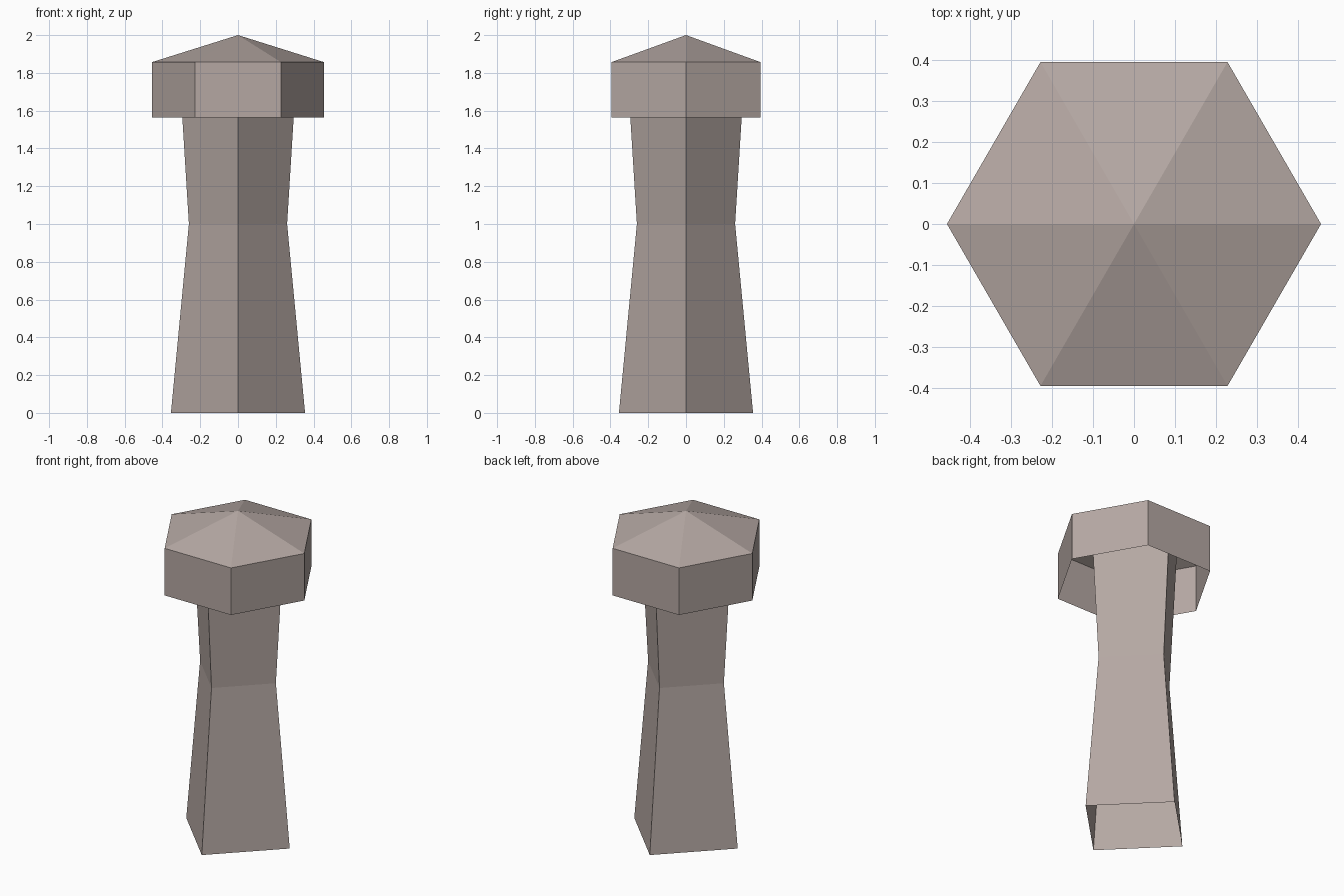
import bpy, bmesh, math

if "Cube" in bpy.data.objects:
    bpy.data.objects.remove(bpy.data.objects["Cube"])

stone = bpy.data.materials.new("warm_grey_stone")
stone.diffuse_color = (0.46, 0.39, 0.365, 1)
stone.use_nodes = True
stone.node_tree.nodes["Principled BSDF"].inputs["Base Color"].default_value = stone.diffuse_color


def lofted(name, sides, rings, apex=None):
    """Open-bottomed tube through (radius, z) rings, optionally closed to a point."""
    bm = bmesh.new()
    loops = []
    for r, z in rings:
        loops.append([bm.verts.new((r * math.cos(math.tau * i / sides),
                                    r * math.sin(math.tau * i / sides), z))
                      for i in range(sides)])
    for low, high in zip(loops, loops[1:]):
        for i in range(sides):
            j = (i + 1) % sides
            bm.faces.new((low[i], low[j], high[j], high[i]))
    if apex is not None:
        tip = bm.verts.new((0, 0, apex))
        for i in range(sides):
            bm.faces.new((loops[-1][i], loops[-1][(i + 1) % sides], tip))
    mesh = bpy.data.meshes.new(name)
    bm.to_mesh(mesh)
    bm.free()
    mesh.materials.append(stone)
    obj = bpy.data.objects.new(name, mesh)
    bpy.context.collection.objects.link(obj)
    return obj


# Square waisted post, corners on the axes, open underneath
lofted("post", 4, [(0.355, 0), (0.26, 1.0), (0.313, 1.86)])

# Hexagonal cap with a low pointed roof, open underneath
lofted("cap", 6, [(0.455, 1.565), (0.455, 1.857)], apex=2.0)
